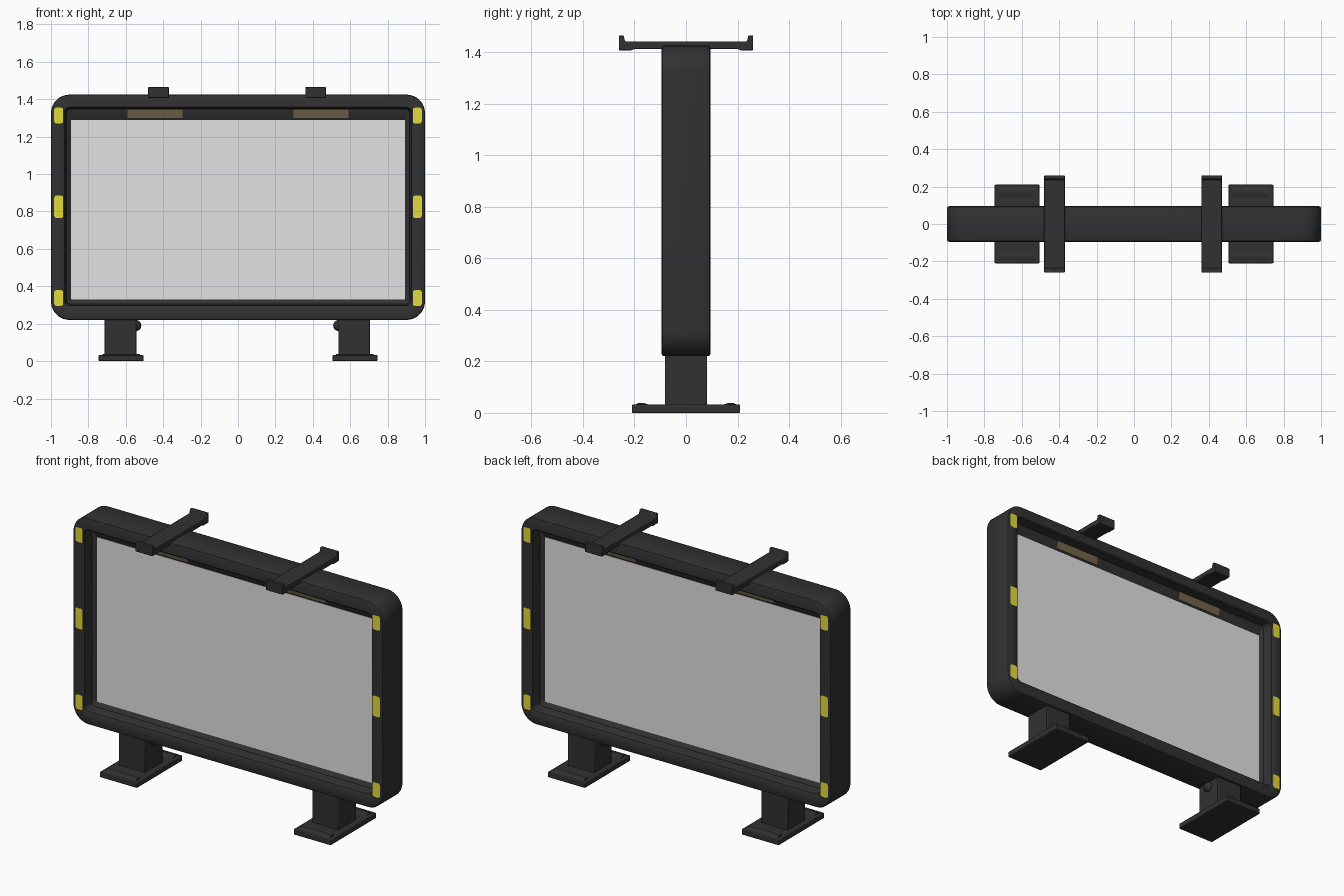
import bpy, bmesh, math
from mathutils import Matrix

if "Cube" in bpy.data.objects:
    bpy.data.objects.remove(bpy.data.objects["Cube"])


def mat(name, col):
    m = bpy.data.materials.new(name)
    m.diffuse_color = (*col, 1)
    m.use_nodes = True
    m.node_tree.nodes["Principled BSDF"].inputs["Base Color"].default_value = m.diffuse_color
    return m


DARK = mat("charcoal metal", (0.031, 0.031, 0.031))
PANEL = mat("grey panel", (0.76, 0.76, 0.76))
YELLOW = mat("yellow reflector", (0.76, 0.70, 0.045))
LAMP = mat("dim brown lamp", (0.17, 0.135, 0.07))


def finish(bm, name, m, bevel=0.0):
    bmesh.ops.recalc_face_normals(bm, faces=bm.faces)
    me = bpy.data.meshes.new(name)
    bm.to_mesh(me)
    bm.free()
    ob = bpy.data.objects.new(name, me)
    bpy.context.collection.objects.link(ob)
    me.materials.append(m)
    if bevel:
        b = ob.modifiers.new("bevel", 'BEVEL')
        b.width, b.segments, b.limit_method = bevel, 2, 'ANGLE'
    bpy.ops.object.select_all(action='DESELECT')
    ob.select_set(True)
    bpy.context.view_layer.objects.active = ob
    bpy.ops.object.shade_smooth_by_angle(angle=math.radians(35))
    return ob


def box(name, m, x, y, z, bevel=0.0):
    bm = bmesh.new()
    bmesh.ops.create_cube(bm, size=1)
    for v in bm.verts:
        for i, (a, b) in enumerate((x, y, z)):
            v.co[i] = (a + b) / 2 + v.co[i] * (b - a)
    return finish(bm, name, m, bevel)


def rounded_rect(hx, z0, z1, r, n=8):
    pts = []
    for cx, cz, a0 in ((hx - r, z1 - r, 0), (r - hx, z1 - r, 90),
                       (r - hx, z0 + r, 180), (hx - r, z0 + r, 270)):
        for i in range(n + 1):
            a = math.radians(a0 + 90 * i / n)
            pts.append((cx + r * math.cos(a), cz + r * math.sin(a)))
    return pts


def extrude_x(name, m, profile, x0, x1, bevel=0.0):
    bm = bmesh.new()
    f = bm.faces.new([bm.verts.new((x0, y, z)) for y, z in profile])
    r = bmesh.ops.extrude_face_region(bm, geom=[f])
    for v in r["geom"]:
        if isinstance(v, bmesh.types.BMVert):
            v.co.x = x1
    return finish(bm, name, m, bevel)


# Frame: rounded rings stepping from the outer rim into the recess, both sides
steps = [(1.0, 0.22, 1.425, 0.10, 0.086), (0.997, 0.223, 1.422, 0.097, 0.092),
         (0.990, 0.23, 1.415, 0.09, 0.095), (0.936, 0.288, 1.358, 0.04, 0.095),
         (0.928, 0.296, 1.352, 0.03, 0.090), (0.916, 0.306, 1.347, 0.02, 0.038),
         (0.90, 0.322, 1.300, 0.008, 0.028), (0.885, 0.338, 1.285, 0.004, 0.018)]
bm = bmesh.new()
loops = [[bm.verts.new((x, s * d, z)) for x, z in rounded_rect(hx, z0, z1, r)]
         for s, order in ((-1, steps[::-1]), (1, steps))
         for hx, z0, z1, r, d in order]
for A, B in zip(loops, loops[1:] + loops[:1]):
    for i in range(len(A)):
        j = (i + 1) % len(A)
        bm.faces.new((A[i], A[j], B[j], B[i]))
finish(bm, "frame", DARK)

# Display panel filling the opening
box("display_panel", PANEL, (-0.893, 0.893), (-0.0235, 0.0235), (0.33, 1.29))

for s in (-1, 1):
    side = "front" if s < 0 else "back"
    for t in (-1, 1):
        # Yellow reflectors set nearly flush in the frame faces
        for z0, z1 in ((0.295, 0.38), (0.765, 0.885), (1.27, 1.355)):
            bm = bmesh.new()
            pts = rounded_rect(0.024, z0, z1, 0.012, 3)
            f = bm.faces.new([bm.verts.new((t * 0.959 + x, s * 0.092, z)) for x, z in pts])
            r = bmesh.ops.extrude_face_region(bm, geom=[f])
            for v in r["geom"]:
                if isinstance(v, bmesh.types.BMVert):
                    v.co.y = s * 0.0957
            finish(bm, side + "_reflector", YELLOW)
        # Lamp strips on the sloped top of the recess
        xc = t * 0.445
        extrude_x(side + "_lamp", LAMP,
                  [(s * 0.041, 1.346), (s * 0.031, 1.300),
                   (s * 0.026, 1.300), (s * 0.036, 1.348)], xc - 0.147, xc + 0.147)

for t in (-1, 1):
    # Feet: base plate, post and clamp knob
    xb = t * 0.625
    xp = xb - 0.004
    box("base_plate", DARK, (xb - 0.12, xb + 0.12), (-0.21, 0.21), (0, 0.032), 0.004)
    box("leg_post", DARK, (xp - 0.085, xp + 0.085), (-0.082, 0.082), (0.025, 0.235), 0.004)
    bm = bmesh.new()
    bmesh.ops.create_uvsphere(bm, u_segments=20, v_segments=12, radius=0.03,
                              matrix=Matrix.Translation((xp - t * 0.082, 0, 0.19)))
    finish(bm, "leg_knob", DARK)
    # Low rounded ridges near both ends of the base
    for s in (-1, 1):
        extrude_x("base_ridge", DARK,
                  [(s * 0.200, 0.030), (s * 0.185, 0.038), (s * 0.165, 0.039),
                   (s * 0.140, 0.030)], xb - 0.10, xb + 0.10)

    # Overhead arm across the top with upturned ends
    xa = t * 0.42 - 0.005
    half = [(0.20, 1.412), (0.212, 1.407), (0.26, 1.407), (0.26, 1.465),
            (0.242, 1.465), (0.236, 1.441)]
    profile = half + [(-y, z) for y, z in half[::-1]]
    extrude_x("overhead_arm", DARK, profile, xa - 0.055, xa + 0.055, 0.003)
